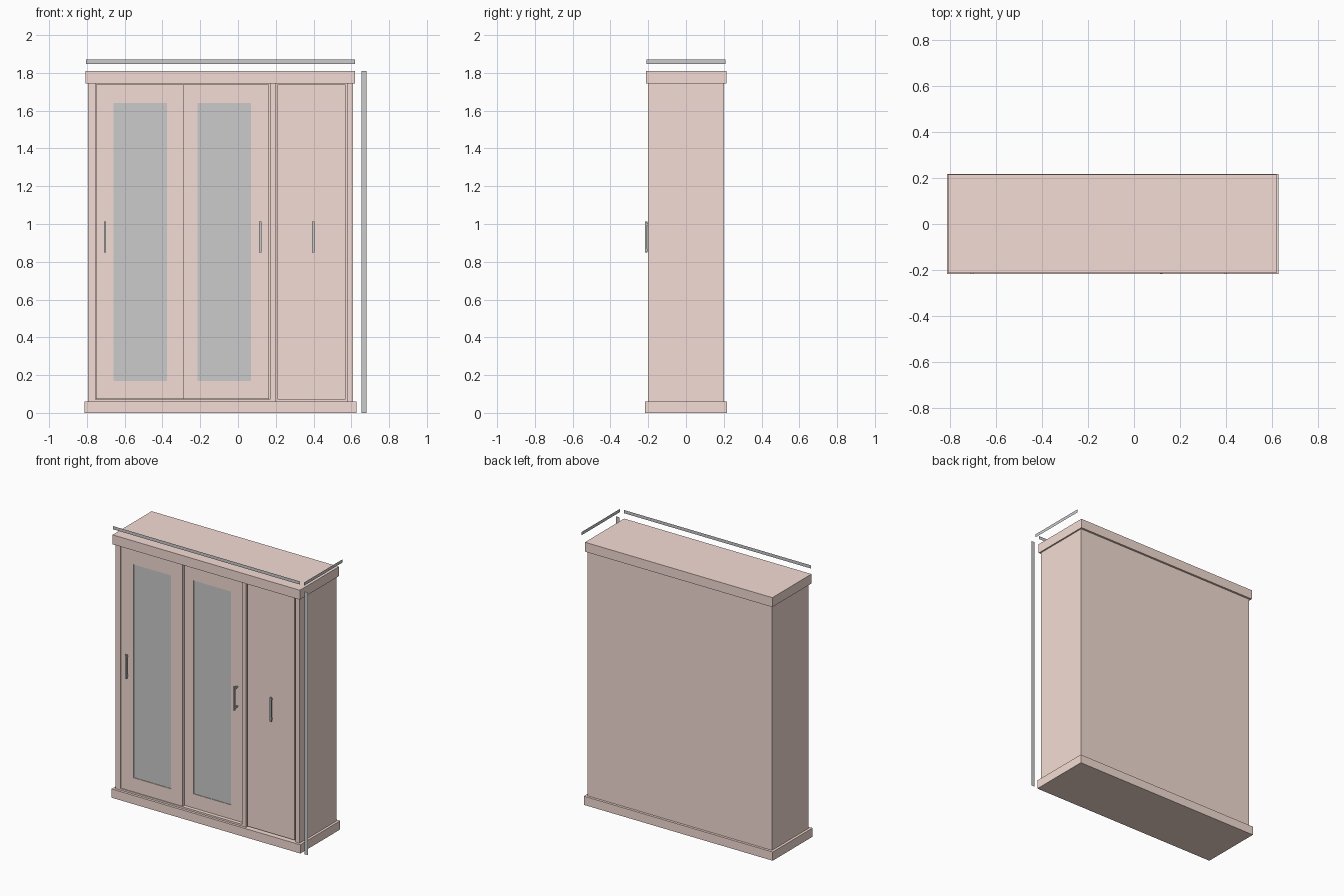
import bpy, bmesh

if "Cube" in bpy.data.objects:
    bpy.data.objects.remove(bpy.data.objects["Cube"])

wood = bpy.data.materials.new("wood")
wood.diffuse_color = (0.91, 0.72, 0.66, 1)
wood.use_nodes = True
wood.node_tree.nodes["Principled BSDF"].inputs["Base Color"].default_value = wood.diffuse_color


def boxes(name, specs, mat=None):
    """One object from boxes given as (x0, x1, y0, y1, z0, z1)."""
    bm = bmesh.new()
    for x0, x1, y0, y1, z0, z1 in specs:
        vs = bmesh.ops.create_cube(bm, size=1)["verts"]
        for v in vs:
            v.co = (x1 if v.co.x > 0 else x0,
                    y1 if v.co.y > 0 else y0,
                    z1 if v.co.z > 0 else z0)
    return finish(name, bm, mat)


def finish(name, bm, mat=None):
    me = bpy.data.meshes.new(name)
    bm.to_mesh(me)
    bm.free()
    ob = bpy.data.objects.new(name, me)
    bpy.context.collection.objects.link(ob)
    if mat:
        me.materials.append(mat)
    return ob


def strip(name, a, b, c, d):
    """Flat dimension bar without thickness."""
    bm = bmesh.new()
    bm.faces.new([bm.verts.new(p) for p in (a, b, c, d)])
    return finish(name, bm)


Z0, Z1 = 0.06, 1.745          # carcass between plinth and cornice
F, B = -0.20, 0.20            # carcass front and back

# Plinth and cornice
boxes("plinth", [(-0.813, 0.627, -0.217, 0.217, 0, Z0)], wood)
boxes("cornice", [(-0.808, 0.62, -0.212, 0.214, Z1, 1.81)], wood)

# Carcass panels
boxes("left_side", [(-0.795, -0.755, F, B, Z0, Z1)], wood)
boxes("right_side", [(0.577, 0.61, F, B, Z0, Z1)], wood)
boxes("divider", [(0.17, 0.202, F, B, Z0, Z1)], wood)
boxes("back_panel", [(-0.755, 0.577, 0.18, B, Z0, Z1)], wood)
boxes("bottom_rail", [(-0.755, 0.17, F, 0.18, Z0, 0.072)], wood)


# Sliding doors: frame, with the mirror set slightly back
def mirror_door(name, x0, x1, m0, m1, y):
    z0, z1, mz0, mz1, yb = 0.073, 1.738, 0.17, 1.64, y + 0.018
    boxes(name + "_frame", [
        (x0, m0, y, yb, z0, z1), (m1, x1, y, yb, z0, z1),
        (m0, m1, y, yb, z0, mz0), (m0, m1, y, yb, mz1, z1)], wood)
    boxes(name + "_mirror", [(m0, m1, y + 0.004, yb - 0.004, mz0, mz1)])


mirror_door("left_door", -0.753, -0.285, -0.66, -0.375, -0.196)
mirror_door("middle_door", -0.30, 0.163, -0.215, 0.07, -0.176)

# Hinged door with a shadow gap around it
boxes("right_door", [(0.21, 0.57, -0.198, -0.178, 0.07, 1.738)], wood)


# Bar handles on two posts
def handle(name, x, door_y, tip):
    w = 0.006
    boxes(name, [(x - w, x + w, tip, tip + 0.011, 0.848, 1.012)] +
          [(x - w * .7, x + w * .7, tip + 0.01, door_y + 0.002, z - 0.005, z + 0.005)
           for z in (0.863, 0.997)])


handle("left_handle", -0.704, -0.196, -0.218)
handle("middle_handle", 0.118, -0.176, -0.214)
handle("right_handle", 0.399, -0.198, -0.218)

# Flat dimension bars
y, x = -0.21, 0.65
strip("width_bar", (-0.805, y, 1.848), (0.62, y, 1.848), (0.62, y, 1.87), (-0.805, y, 1.87))
strip("height_bar", (0.655, y, 0), (0.68, y, 0), (0.68, y, 1.81), (0.655, y, 1.81))
strip("depth_bar", (x, -0.21, 1.848), (x, 0.21, 1.848), (x, 0.21, 1.87), (x, -0.21, 1.87))
